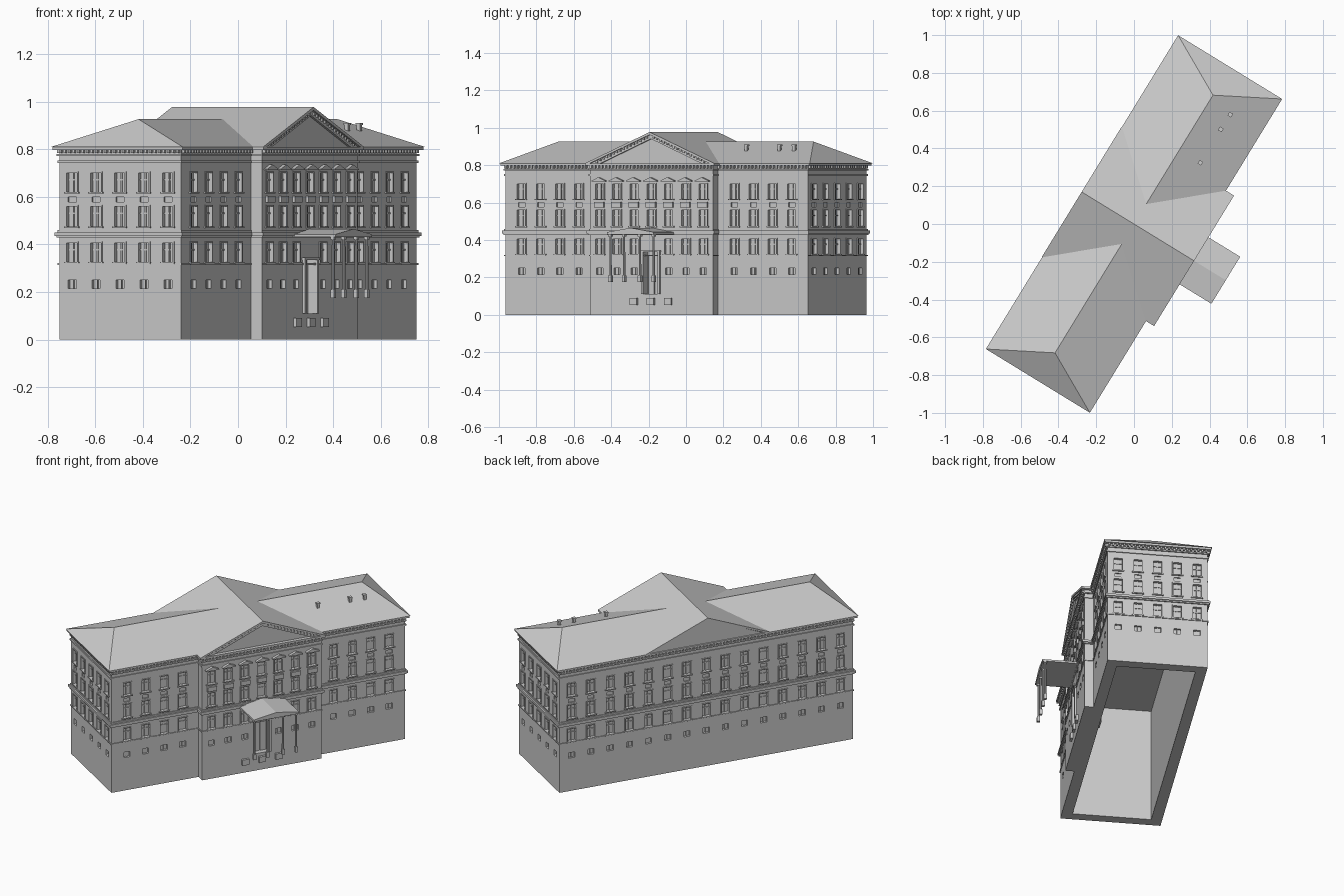
import bpy, bmesh, math
from mathutils import Matrix, Vector

if "Cube" in bpy.data.objects:
    bpy.data.objects.remove(bpy.data.objects["Cube"])

ANG = math.radians(58.5)                 # the building stands turned on the plan
L, W, P, F = 0.948, 0.30, 0.385, 0.353   # half length, half depth, bay half width, bay front
EAVE = 0.81


def finish(bm, name):
    bmesh.ops.recalc_face_normals(bm, faces=bm.faces)
    me = bpy.data.meshes.new(name)
    bm.to_mesh(me)
    bm.free()
    ob = bpy.data.objects.new(name, me)
    ob.rotation_euler.z = ANG
    bpy.context.collection.objects.link(ob)
    return ob


def box(bm, k, s, d, z):
    """Box on facade k (0 front, 1 right end, 2 back, 3 left end): along, outward, up ranges."""
    c = Vector((sum(s) / 2, -sum(d) / 2, sum(z) / 2))
    m = Matrix.Rotation(k * math.pi / 2, 4, 'Z') @ Matrix.Translation(c)
    m = m @ Matrix.Diagonal((s[1] - s[0], d[1] - d[0], z[1] - z[0], 1))
    bmesh.ops.create_cube(bm, size=1, matrix=m)


def prism(bm, pts, y0, y1):
    """Extrude an (x, z) profile along y."""
    f = bm.faces.new([bm.verts.new((x, y0, z)) for x, z in pts])
    r = bmesh.ops.extrude_face_region(bm, geom=[f])
    vs = [v for v in r['geom'] if isinstance(v, bmesh.types.BMVert)]
    bmesh.ops.translate(bm, verts=vs, vec=(0, y1 - y0, 0))


def outline(o):
    half = [(P + o, -F - o), (P + o, -W - o), (L + o, -W - o), (L + o, W + o)]
    return half + [(-x, y) for x, y in reversed(half)]


def band(bm, o, z0, z1, inner=-0.02):
    """Moulding ring that follows the wall outline."""
    loops = [[bm.verts.new((x, y, z)) for x, y in outline(q)]
             for q, z in ((o, z0), (o, z1), (inner, z1), (inner, z0))]
    for a in range(4):
        A, B = loops[a], loops[(a + 1) % 4]
        for i in range(8):
            j = (i + 1) % 8
            bm.faces.new((A[i], A[j], B[j], B[i]))


# Window columns: facade, position along it, wall distance
wing = [0.487 + 0.12 * i for i in range(4)]
cols = [(0, sg * s, W) for s in wing for sg in (-1, 1)]
cols += [(0, (i - 3) * 0.108, F) for i in range(7)]
cols += [(2, (i - 7) * 0.124, W) for i in range(15)]
cols += [(k, (i - 2) * 0.118, L) for k in (1, 3) for i in range(5)]
rows = [(0.62, 0.70), (0.475, 0.56), (0.325, 0.405)]

# Walls, with a hollow room and recessed windows cut out
bm = bmesh.new()
base = bm.faces.new([bm.verts.new((x, y, 0)) for x, y in outline(0)])
r = bmesh.ops.extrude_face_region(bm, geom=[base])
bmesh.ops.translate(bm, vec=(0, 0, EAVE - 0.005),
                    verts=[v for v in r['geom'] if isinstance(v, bmesh.types.BMVert)])
walls = finish(bm, "walls")

cut = bmesh.new()
trim = bmesh.new()
box(cut, 0, (-L + 0.065, L - 0.065), (-W + 0.065, W - 0.065), (-0.1, 0.74))
box(cut, 0, (-0.045, 0.045), (F - 0.04, F + 0.05), (0.11, 0.335))
for k, s, d in cols:
    door = (k == 0 and s == 0)
    for n, (z0, z1) in enumerate(rows):
        if door and n == 2:
            continue
        h = 0.025
        box(cut, k, (s - h, s + h), (d - 0.015, d + 0.02), (z0, z1))
        # surround, sill and glazing bars
        for sg in (-1, 1):
            e = sorted((s + sg * h, s + sg * (h + 0.006)))
            box(trim, k, e, (d - 0.004, d + 0.004), (z0, z1 + 0.006))
        box(trim, k, (s - h, s + h), (d - 0.004, d + 0.004), (z1, z1 + 0.006))
        box(trim, k, (s - h - 0.01, s + h + 0.01), (d - 0.004, d + 0.008), (z0 - 0.007, z0))
        box(trim, k, (s - 0.003, s + 0.003), (d - 0.018, d - 0.009), (z0, z1))
        zm = z0 + (z1 - z0) * 0.65
        box(trim, k, (s - h, s + h), (d - 0.018, d - 0.010), (zm - 0.003, zm + 0.003))
    if not door:
        box(cut, k, (s - 0.02, s + 0.02), (d - 0.015, d + 0.02), (0.215, 0.25))
        box(trim, k, (s - 0.002, s + 0.002), (d - 0.018, d - 0.009), (0.215, 0.25))
    if d == F:
        # bay: balustrade panel and little pediment on each top window
        box(trim, k, (s - 0.03, s + 0.03), (d - 0.004, d + 0.012), (0.575, 0.603))
        prism(trim, [(s - 0.042, 0.712), (s + 0.042, 0.712), (s + 0.042, 0.717),
                     (s, 0.735), (s - 0.042, 0.717)], -d + 0.004, -d - 0.018)
    else:
        box(cut, k, (s - 0.02, s + 0.02), (d - 0.008, d + 0.02), (0.577, 0.60))
cutter = finish(cut, "wall_cutter")
cutter.hide_render = True
mod = walls.modifiers.new("openings", 'BOOLEAN')
mod.object = cutter
mod.operation = 'DIFFERENCE'
mod.solver = 'EXACT'
bpy.context.view_layer.objects.active = walls
bpy.ops.object.modifier_apply(modifier=mod.name)
bpy.data.objects.remove(cutter)
finish(trim, "window_trim")

# Horizontal mouldings and cornice
bm = bmesh.new()
for o, z0, z1 in ((0.005, 0.314, 0.321), (0.008, 0.428, 0.436), (0.014, 0.436, 0.45),
                  (0.005, 0.45, 0.46), (0.006, 0.742, 0.752), (0.008, 0.772, 0.78),
                  (0.02, 0.797, EAVE)):
    band(bm, o, z0, z1)
finish(bm, "cornice_bands")

# Dentils below the cornice
bm = bmesh.new()
runs = [(0, -L, -P, W), (0, -P, P, F), (0, P, L, W), (2, -L, L, W), (1, -W, W, L), (3, -W, W, L)]
for k, a, b, d in runs:
    n = int((b - a) / 0.022)
    for i in range(n):
        s = a + (b - a) * (i + 0.5) / n
        box(bm, k, (s - 0.005, s + 0.005), (d - 0.005, d + 0.014), (0.783, 0.798))
finish(bm, "dentils")

# Main hipped roof
bm = bmesh.new()
c = [bm.verts.new((x * 0.974, y * 0.323, EAVE)) for x, y in ((-1, -1), (1, -1), (1, 1), (-1, 1))]
a, b = [bm.verts.new((x, 0, 0.926)) for x in (-0.80, 0.80)]
for f in ((c[0], c[1], b, a), (c[1], c[2], b), (c[2], c[3], a, b), (c[3], c[0], a), c[::-1]):
    bm.faces.new(f)
finish(bm, "main_roof")

# Cross gable: roof shell, stepped raking cornice, tympanum
bm = bmesh.new()
T, X = 0.977, 0.405
prism(bm, [(-X, EAVE), (0, T), (X, EAVE), (X - 0.03, EAVE), (0, T - 0.014), (-X + 0.03, EAVE)],
      -F - 0.02, 0.325)
finish(bm, "gable_roof")
bm = bmesh.new()
prism(bm, [(-X + 0.03, EAVE), (0, T - 0.012), (X - 0.03, EAVE),
           (X - 0.09, EAVE), (0, T - 0.036), (-X + 0.09, EAVE)], -F - 0.008, -F + 0.02)
for i in range(1, 17):
    for sg in (-1, 1):
        s = sg * i * 0.021
        z = T - 0.014 - abs(s) * 0.412
        box(bm, 0, (s - 0.005, s + 0.005), (F, F + 0.015), (z - 0.012, z))
finish(bm, "raking_cornice")
bm = bmesh.new()
prism(bm, [(-X + 0.02, EAVE - 0.01), (0, T - 0.01), (X - 0.02, EAVE - 0.01)], -F + 0.004, 0.318)
finish(bm, "tympanum")

# Entrance canopy on four slim columns
bm = bmesh.new()
prism(bm, [(-0.146, 0.43), (0.146, 0.43), (0.146, 0.442), (0, 0.465), (-0.146, 0.442)],
      -0.57, -F + 0.005)
finish(bm, "canopy")
bm = bmesh.new()
for s in (-0.135, -0.05, 0.05, 0.135):
    bmesh.ops.create_cone(bm, cap_ends=True, segments=10, radius1=0.007, radius2=0.006,
                          depth=0.23, matrix=Matrix.Translation((s, -0.552, 0.32)))
    box(bm, 0, (s - 0.009, s + 0.009), (0.543, 0.561), (0.175, 0.21))
    box(bm, 0, (s - 0.009, s + 0.009), (0.543, 0.561), (0.42, 0.432))
finish(bm, "canopy_columns")

# Entrance door with pilasters, and the lobby box behind it
bm = bmesh.new()
for sg in (-1, 1):
    box(bm, 0, sorted((sg * 0.045, sg * 0.057)), (F - 0.005, F + 0.012), (0.11, 0.335))
    box(bm, 0, sorted((sg * 0.003, sg * 0.04)), (F - 0.045, F - 0.033), (0.11, 0.32))
box(bm, 0, (-0.06, 0.06), (F - 0.005, F + 0.014), (0.335, 0.345))
box(bm, 0, (-0.045, 0.045), (0.20, 0.24), (0.11, 0.335))
finish(bm, "entrance_door")

# Basement window boxes
bm = bmesh.new()
for s in (-0.108, 0, 0.108):
    box(bm, 0, (s - 0.022, s + 0.022), (F - 0.005, F + 0.015), (0.053, 0.09))
finish(bm, "basement_windows")

# Roof vents
bm = bmesh.new()
for s, d in ((0.46, 0.13), (0.667, 0.13), (0.76, 0.132)):
    box(bm, 0, (s - 0.008, s + 0.008), (d - 0.008, d + 0.008), (0.865, 0.902))
    box(bm, 0, (s - 0.011, s + 0.011), (d - 0.011, d + 0.011), (0.902, 0.91))
finish(bm, "roof_vents")
